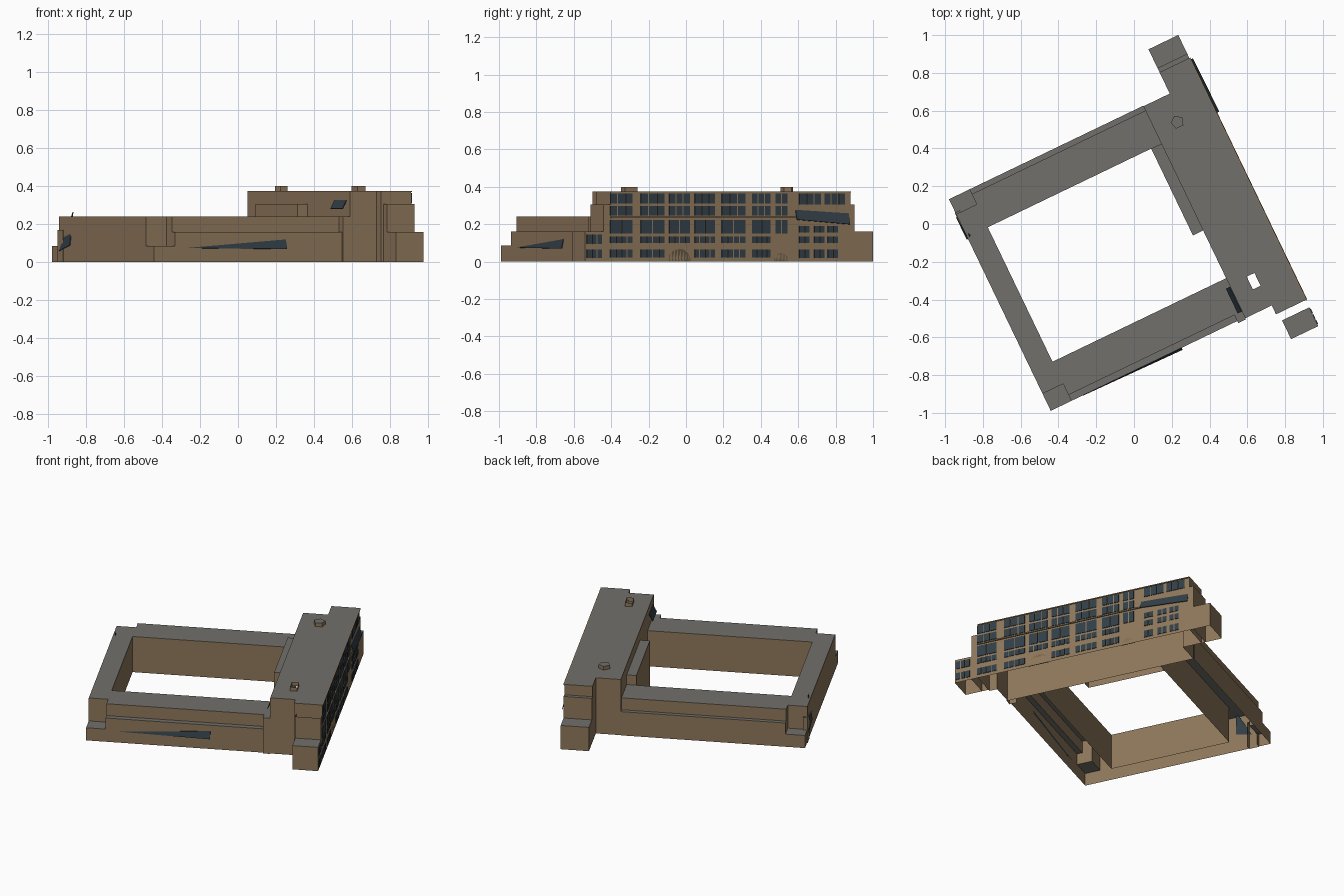
import bpy
import bmesh
import math
from mathutils import Matrix, Vector

if "Cube" in bpy.data.objects:
    bpy.data.objects.remove(bpy.data.objects["Cube"])

# The plan is laid out square in (u, v) and then turned about z
TURN = Matrix.Rotation(math.radians(25.7), 4, 'Z')


def material(name, rgb):
    m = bpy.data.materials.new(name)
    m.use_nodes = True
    m.diffuse_color = (*rgb, 1)
    m.node_tree.nodes["Principled BSDF"].inputs["Base Color"].default_value = (*rgb, 1)
    return m


STONE = material("tan stone", (0.27, 0.185, 0.105))
ROOF = material("grey roof", (0.165, 0.16, 0.145))
GLASS = material("dark glass", (0.032, 0.05, 0.064))
DOOR = material("shaded doorway", (0.12, 0.09, 0.05))


def finish(name, bm, mats):
    bmesh.ops.remove_doubles(bm, verts=bm.verts, dist=1e-5)
    bm.normal_update()
    if len(mats) > 1:
        for f in bm.faces:
            f.material_index = 1 if abs(f.normal.z) > 0.7 else 0
    bm.transform(TURN)
    me = bpy.data.meshes.new(name)
    bm.to_mesh(me)
    bm.free()
    for m in mats:
        me.materials.append(m)
    ob = bpy.data.objects.new(name, me)
    bpy.context.collection.objects.link(ob)
    return ob


def add_box(bm, u0, u1, v0, v1, z0, z1, sides):
    """Open box: only the listed sides (n, s, e, w, t, b) are made."""
    c = [(u, v, z) for z in (z0, z1) for u, v in ((u0, v0), (u1, v0), (u1, v1), (u0, v1))]
    table = {"s": (0, 1, 5, 4), "e": (1, 2, 6, 5), "n": (2, 3, 7, 6),
             "w": (3, 0, 4, 7), "t": (4, 5, 6, 7), "b": (3, 2, 1, 0)}
    for s in sides:
        bm.faces.new([bm.verts.new(c[i]) for i in table[s]])


def shell(name, *boxes, mats=(STONE, ROOF)):
    bm = bmesh.new()
    for b in boxes:
        add_box(bm, *b)
    return finish(name, bm, mats)


def panel(name, pts, mat, thick=0.004):
    """Thin plate through the given points."""
    bm = bmesh.new()
    face = bm.faces.new([bm.verts.new(p) for p in pts])
    face.normal_update()
    out = bmesh.ops.extrude_face_region(bm, geom=[face])
    moved = [g for g in out["geom"] if isinstance(g, bmesh.types.BMVert)]
    bmesh.ops.translate(bm, verts=moved, vec=face.normal * thick)
    bmesh.ops.recalc_face_normals(bm, faces=bm.faces)
    return finish(name, bm, [mat])


# Main levels
LOW, LEDGE, RING, STEP, TALL = 0.085, 0.16, 0.24, 0.305, 0.375
# Ring lines: outer west, court west, court east, and the south/north lines
W, CW, CE = -0.826, -0.705, 0.315
S, S_UP, CS, CN, N_UP, N = -0.70, -0.665, -0.47, 0.32, 0.515, 0.543
SW_V, NW_V = -0.60, 0.455
MID, EAST = 0.47, 0.645

# Courtyard wings
shell("west_wing",
      (W, CW, SW_V, NW_V, 0, RING, "wt"),
      (W, CW, CS, CN, 0, RING, "e"),
      (W, CW, SW_V, NW_V, LOW, RING, "sn"))
shell("south_west_corner", (W, CW, S, SW_V, 0, LOW, "wst"))
shell("north_west_corner", (W, CW, NW_V, N, 0, LOW, "wnt"))
shell("south_wing",
      (CW, CE, S_UP, CS, 0, RING, "nt"),
      (CW, CE, S_UP, CS, LEDGE, RING, "s"),
      (CW, CE, S_UP, SW_V, LOW, RING, "w"),
      (CW, 0.27, S, S_UP, LOW, LEDGE, "w"),
      (CW, 0.27, S, S_UP, 0, LEDGE, "st"))
shell("north_wing",
      (CW, CE, CN, N_UP, 0, RING, "st"),
      (CW, CE, CN, N_UP, LEDGE, RING, "n"),
      (CW, CE, NW_V, N_UP, LOW, RING, "w"),
      (CW, CE, N_UP, N, LOW, LEDGE, "w"),
      (CW, CE, N_UP, N, 0, LEDGE, "nt"))
shell("south_pillar", (0.27, 0.315, -0.712, S_UP, 0, RING, "swet"))
shell("west_buttress", (W - 0.004, -0.80, 0.40, 0.465, 0, 0.17, "wsnt"))

# Tall east block, its roof laid around the open chimney
H_U0, H_U1, H_V0, H_V1 = 0.417, 0.462, -0.585, -0.51
shell("tall_block",
      (CE, MID, -0.705, 0.54, 0, TALL, "wsn"),
      (MID, EAST, -0.757, 0.665, 0, TALL, "esn"),
      (MID, EAST, 0.54, 0.665, 0, TALL, "w"),
      (MID, EAST, -0.757, -0.705, 0, TALL, "w"))
shell("tall_roof",
      (MID, EAST, -0.757, 0.665, 0, TALL, "t"),
      (CE, MID, H_V1, 0.54, 0, TALL, "t"),
      (CE, MID, -0.705, H_V0, 0, TALL, "t"),
      (CE, H_U0, H_V0, H_V1, 0, TALL, "t"),
      (H_U1, MID, H_V0, H_V1, 0, TALL, "t"))
shell("open_chimney", (H_U0, H_U1, H_V0, H_V1, TALL, 0.40, "nsew"))
shell("court_strip",
      (0.255, CE, -0.19, CN, 0, STEP, "wst"),
      (0.255, CE, -0.19, CN, RING, STEP, "n"))
shell("north_step", (MID, EAST, 0.665, 0.69, 0, STEP, "ewnt"))
shell("south_step", (0.485, EAST, -0.80, -0.757, 0, STEP, "ews"))
shell("north_annex", (MID, EAST, 0.69, 0.80, 0, LEDGE, "ewnt"))
shell("south_annex", (0.485, EAST, -0.91, -0.80, 0, LEDGE, "ewst"))

# Five-sided roof vent
bm = bmesh.new()
bmesh.ops.create_cone(bm, cap_ends=True, segments=5, radius1=0.036, radius2=0.036, depth=0.025,
                      matrix=Matrix.Translation(Vector((0.441, 0.387, TALL + 0.0125))))
finish("roof_vent", bm, (STONE, ROOF))

# Facade cornices
shell("cornices",
      (EAST, EAST + 0.008, -0.757, 0.34, 0.233, 0.241, "ensTb".lower()),
      (EAST, EAST + 0.006, -0.757, 0.665, 0.369, TALL, "ensbt"),
      mats=(STONE,))


# Facade windows: bays of panes between slim mullions
def windows(name, bays, rows, panes, gap=0.006):
    bm = bmesh.new()
    for a, b in bays:
        for z0, z1 in rows:
            step = (b - a + gap) / panes
            for i in range(panes):
                v = a + i * step
                add_box(bm, EAST, EAST + 0.004, v, v + step - gap, z0, z1, "ensbt")
    finish(name, bm, [GLASS])


BAYS = [(-0.76, -0.63), (-0.58, -0.44), (-0.41, -0.29), (-0.26, -0.14), (-0.10, 0.04), (0.08, 0.19)]
UPPER = [(0.31, 0.363), (0.246, 0.296)]
windows("upper_windows", BAYS, UPPER, 3)
windows("middle_windows", BAYS, [(0.15, 0.222)], 2)
windows("lower_windows", BAYS[:2] + BAYS[3:], [(0.10, 0.135), (0.022, 0.065)], 4)
windows("entrance_windows", BAYS[2:3], [(0.10, 0.135)], 4)
windows("stair_windows", [(0.22, 0.29)], UPPER + [(0.15, 0.222)], 2)
windows("north_top_windows", [(0.36, 0.49), (0.51, 0.63)], [(0.305, 0.365)], 3)
windows("north_small_windows", [(0.36, 0.42), (0.45, 0.51), (0.53, 0.59)],
        [(0.155, 0.19), (0.10, 0.135), (0.02, 0.065)], 2)
windows("annex_windows", [(-0.90, -0.81)], [(0.095, 0.145), (0.02, 0.065)], 3)

# Arched doorways
for name, centre, radius in (("main_doorway", -0.35, 0.068), ("side_doorway", 0.255, 0.045)):
    arc = [(EAST, centre + radius * math.cos(t * math.pi / 12), radius * math.sin(t * math.pi / 12))
           for t in range(13)]
    panel(name, arc, DOOR)

# Slanted glass canopies
panel("east_canopy", [(0.665, 0.34, 0.225), (0.662, 0.655, 0.20),
                      (EAST, 0.655, 0.258), (EAST, 0.34, 0.277)], GLASS)
panel("west_canopy", [(0.293, -0.665, 0.28), (0.293, -0.52, 0.28),
                      (CE, -0.52, 0.325), (CE, -0.665, 0.325)], GLASS)
panel("south_canopy", [(-0.638, S - 0.002, 0.075), (-0.057, S - 0.012, 0.07),
                       (-0.057, S - 0.001, 0.12)], GLASS)
panel("west_sail", [(W - 0.008, 0.44, 0.06), (W - 0.008, 0.31, 0.09),
                    (W + 0.015, 0.32, 0.265)], GLASS)
